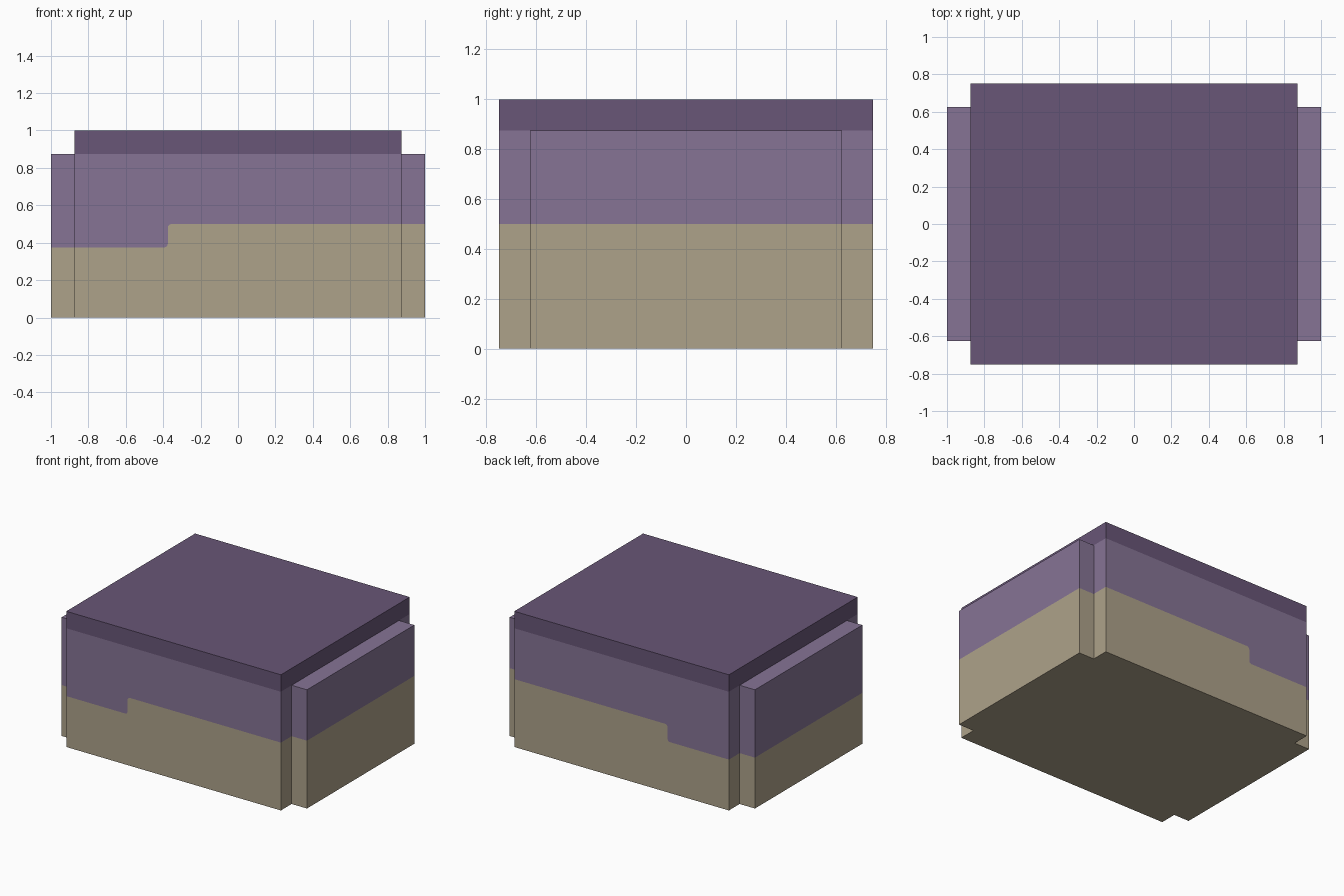
import bpy
import bmesh
import math

if "Cube" in bpy.data.objects:
    bpy.data.objects.remove(bpy.data.objects["Cube"])

BODY_X, BODY_Y, TOP = 0.875, 0.75, 1.0
SIDE_X, SIDE_Y, SHOULDER = 1.0, 0.625, 0.875
STEP_X, LOW, HIGH, R = -0.375, 0.375, 0.5, 0.02


def material(name, rgb):
    m = bpy.data.materials.new(name)
    m.diffuse_color = (*rgb, 1)
    m.use_nodes = True
    m.node_tree.nodes["Principled BSDF"].inputs["Base Color"].default_value = m.diffuse_color
    return m


TAN = material("tan", (0.423, 0.361, 0.254))
PURPLE = material("purple", (0.238, 0.174, 0.301))
DARK = material("dark purple", (0.138, 0.093, 0.184))


def arc(cx, cz, start, end, n=4):
    return [(cx + R * math.cos(math.radians(start + (end - start) * i / n)),
             cz + R * math.sin(math.radians(start + (end - start) * i / n)))
            for i in range(n + 1)]


def prism(name, profile, half_y, mat, hidden=()):
    """Extrude an x-z profile along y, leaving out the hidden edges' faces."""
    bm = bmesh.new()
    front = [bm.verts.new((x, -half_y, z)) for x, z in profile]
    back = [bm.verts.new((x, half_y, z)) for x, z in profile]
    bm.faces.new(front)
    bm.faces.new(back[::-1])
    n = len(profile)
    for i in range(n):
        if i not in hidden:
            j = (i + 1) % n
            bm.faces.new((front[j], front[i], back[i], back[j]))
    mesh = bpy.data.meshes.new(name)
    bm.to_mesh(mesh)
    bm.free()
    mesh.materials.append(mat)
    obj = bpy.data.objects.new(name, mesh)
    bpy.context.collection.objects.link(obj)


# Stepped colour seam running left to right across the body
seam = ([(-BODY_X, LOW)]
        + arc(STEP_X - R, LOW + R, -90, 0)
        + arc(STEP_X + R, HIGH - R, 180, 90)
        + [(BODY_X, HIGH)])
k = len(seam)

# Main body: tan base, purple upper part, dark lid
prism("body_base", [(-BODY_X, 0), (BODY_X, 0)] + seam[::-1], BODY_Y, TAN,
      range(2, k + 1))
prism("body_upper", seam + [(BODY_X, SHOULDER), (-BODY_X, SHOULDER)], BODY_Y,
      PURPLE, [*range(k - 1), k])
prism("lid", [(-BODY_X, SHOULDER), (BODY_X, SHOULDER), (BODY_X, TOP),
              (-BODY_X, TOP)], BODY_Y, DARK, [0])

# Side panels, whose seam height follows the body's step
for side, x0, x1, inner, split in (("left", -SIDE_X, -BODY_X, 1, LOW),
                                   ("right", BODY_X, SIDE_X, 3, HIGH)):
    prism(side + "_panel_base", [(x0, 0), (x1, 0), (x1, split), (x0, split)],
          SIDE_Y, TAN, [2, inner])
    prism(side + "_panel_upper",
          [(x0, split), (x1, split), (x1, SHOULDER), (x0, SHOULDER)],
          SIDE_Y, PURPLE, [0, inner])
